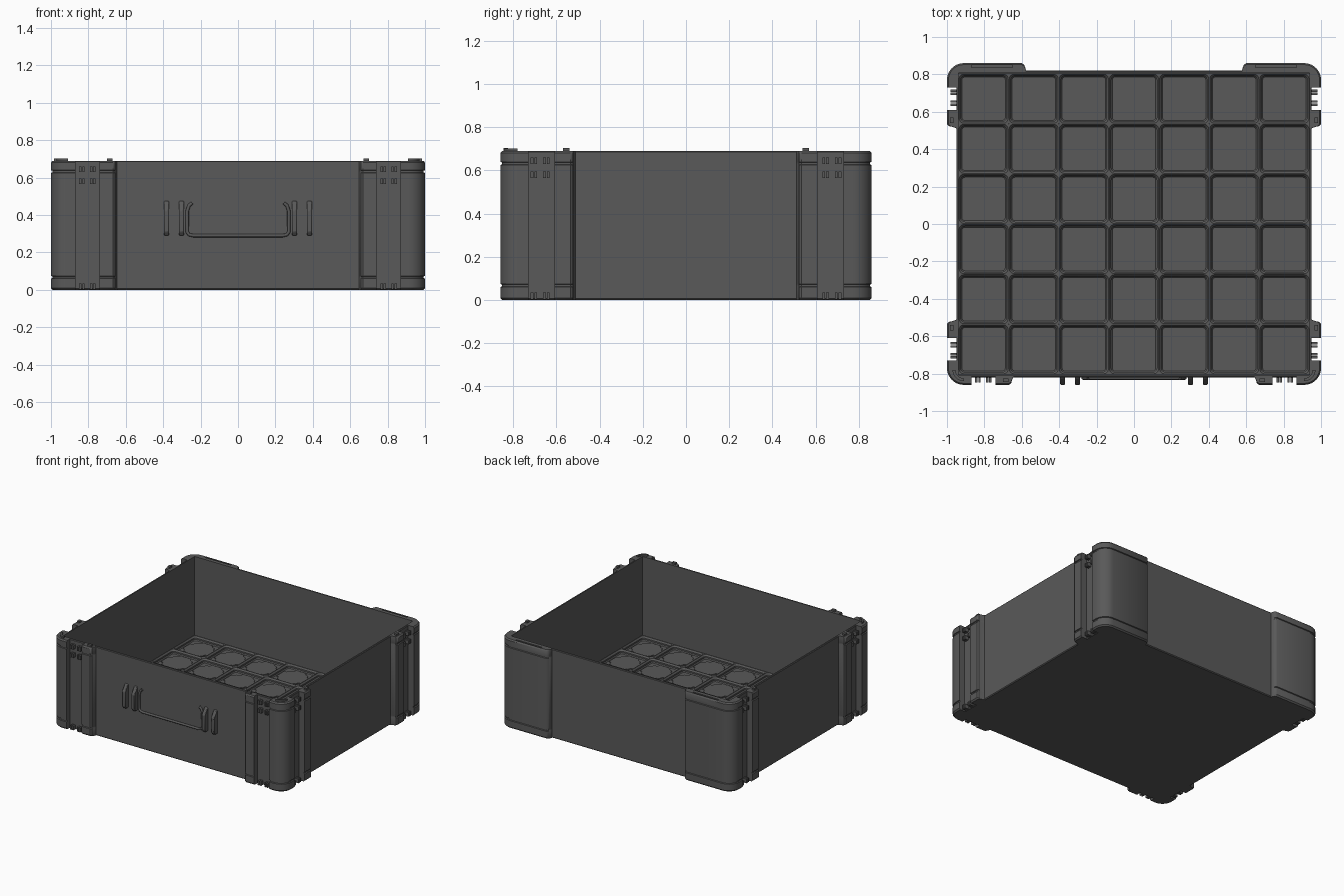
import bpy, bmesh, math

if "Cube" in bpy.data.objects:
    bpy.data.objects.remove(bpy.data.objects["Cube"])

mat = bpy.data.materials.new("dark_grey_plastic")
mat.diffuse_color = (0.1, 0.1, 0.1, 1)
mat.use_nodes = True
mat.node_tree.nodes["Principled BSDF"].inputs["Base Color"].default_value = mat.diffuse_color


def finish(ob, mirror=False, angle=35):
    """Assign the material, shade by angle and optionally mirror in x."""
    ob.data.materials.append(mat)
    bpy.ops.object.select_all(action='DESELECT')
    ob.select_set(True)
    bpy.context.view_layer.objects.active = ob
    bpy.ops.object.shade_smooth_by_angle(angle=math.radians(angle))
    if mirror:
        m = ob.modifiers.new("mirror_x", 'MIRROR')
        m.use_clip = False
        m.use_mirror_merge = False
    return ob


def mesh_object(name, bm):
    bmesh.ops.recalc_face_normals(bm, faces=bm.faces)
    me = bpy.data.meshes.new(name)
    bm.to_mesh(me)
    bm.free()
    ob = bpy.data.objects.new(name, me)
    bpy.context.collection.objects.link(ob)
    return ob


def loft(bm, rings, caps=True):
    """Skin a stack of rings of 3D points."""
    vs = [[bm.verts.new(p) for p in r] for r in rings]
    n = len(vs[0])
    for a, b in zip(vs, vs[1:]):
        for i in range(n):
            j = (i + 1) % n
            bm.faces.new((a[i], a[j], b[j], b[i]))
    if caps:
        bm.faces.new(vs[0][::-1])
        bm.faces.new(vs[-1])


def stack(name, section, levels, sy=1, mirror=True):
    """Loft section(inset) over (z, inset) levels."""
    bm = bmesh.new()
    loft(bm, [[(x, y * sy, z) for x, y in section(d)] for z, d in levels])
    return finish(mesh_object(name, bm), mirror)


def add_box(bm, x0, x1, y0, y1, z0, z1):
    loft(bm, [[(x0, y0, z), (x1, y0, z), (x1, y1, z), (x0, y1, z)] for z in (z0, z1)])


def arc(cx, cy, r, a0, a1, n=10):
    return [(cx + r * math.cos(math.radians(a0 + (a1 - a0) * i / n)),
             cy + r * math.sin(math.radians(a0 + (a1 - a0) * i / n))) for i in range(n + 1)]


def rounded_rect(hx, hy, r, n=5):
    return (arc(hx - r, hy - r, r, 0, 90, n) + arc(r - hx, hy - r, r, 90, 180, n)
            + arc(r - hx, r - hy, r, 180, 270, n) + arc(hx - r, r - hy, r, 270, 360, n))


# Open tray body: outer wall, rim, inner wall and floor in one skin
def tray(d):
    x, y = 0.95 - d, 0.82 - d
    return [(x, y), (-x, y), (-x, -y), (x, -y)]


stack("tray_body", tray, [(0, .006), (.006, 0), (.685, 0), (.69, .004),
                          (.69, .013), (.05, .013)], mirror=False)

# Grid of bin sockets covering the floor, 7 by 6
PITCH, NX, NY = 0.268, 7, 6


def array_grid(ob):
    for axis, count in ((0, NX), (1, NY)):
        m = ob.modifiers.new("array", 'ARRAY')
        m.count = count
        m.use_relative_offset = False
        m.use_constant_offset = True
        m.constant_offset_displace = [PITCH if k == axis else 0 for k in range(3)]
    ob.location = (-PITCH * (NX - 1) / 2, -PITCH * (NY - 1) / 2, 0)


h = PITCH / 2
bm = bmesh.new()
loft(bm, [[(x, y, z) for x, y in rounded_rect(h - d, h - d, r)]
          for z, d, r in ((.08, 0, .0005), (.08, .003, .025), (.069, .012, .022),
                          (.058, .012, .022), (.051, .018, .016))], caps=False)
# make sure the socket walls face up and inward
bmesh.ops.recalc_face_normals(bm, faces=bm.faces)
if sum(f.normal.z for f in bm.faces) < 0:
    bmesh.ops.reverse_faces(bm, faces=bm.faces)
me = bpy.data.meshes.new("socket_frames")
bm.to_mesh(me)
bm.free()
frames = bpy.data.objects.new("socket_frames", me)
bpy.context.collection.objects.link(frames)
array_grid(finish(frames))

# Raised cross-shaped pad in each socket
corner = [(.108, .045), (.088, .05), (.078, .078), (.05, .088), (.045, .108)]
pad = []
for k in range(4):
    c, s = round(math.cos(k * math.pi / 2)), round(math.sin(k * math.pi / 2))
    pad += [(x * c - y * s, x * s + y * c) for x, y in corner]
array_grid(stack("socket_pads", lambda d: pad, [(.045, 0), (.055, 0)], mirror=False))

# Vertical profile shared by corner guards and posts, with two grooves
LEVELS = [(0, .01), (.01, 0), (.06, 0), (.063, .007), (.072, .007), (.075, 0),
          (.625, 0), (.628, .007), (.637, .007), (.64, 0), (.68, 0), (.69, .008)]


def front_guard(d):
    return ([(.94, .73), (1 - d, .73)] + arc(.91, .77, .09 - d, 0, 90)
            + [(.87, .86 - d), (.87, .81), (.94, .81)])


def back_guard(d):
    return ([(.94, .73), (1 - d, .73)] + arc(.91, .77, .09 - d, 0, 90)
            + [(.60, .86 - d), (.588, .852 - d), (.582, .838 - d / 2), (.575, .81), (.94, .81)])


stack("front_corner_guards", front_guard, LEVELS, -1)
back = stack("back_corner_guards", back_guard, LEVELS, 1)

# Slot in the top of each back guard
bm = bmesh.new()
add_box(bm, .65, .87, .836, .85, .67, .75)
cutter = mesh_object("slot_cutter", bm)
cutter.hide_render = True
cutter.hide_viewport = True
cut = back.modifiers.new("slot", 'BOOLEAN')
cut.operation = 'DIFFERENCE'
cut.object = cutter
back.modifiers.move(1, 0)


# Ribbed posts beside the corner guards
def front_post(d):
    return [(.74, .81), (.74, .86 - d), (.668, .86 - d), (.657, .852 - d),
            (.652, .835 - d / 2), (.642, .81)]


def side_post(d):
    return [(.94, .61), (1 - d, .61), (1 - d, .535), (.992 - d, .524),
            (.97 - d / 2, .519), (.94, .508)]


stack("front_posts", front_post, LEVELS, -1)
for sy, word in ((-1, "front"), (1, "back")):
    stack(word + "_side_posts", side_post, LEVELS, sy)

# Stacking ridges on the front corners and pegs on the posts
stack("corner_stacking_ridges", lambda d: arc(.91, .78, .06, 0, 90) + arc(.91, .78, .045, 90, 0),
      [(.68, 0), (.702, 0)], -1)
bm = bmesh.new()
add_box(bm, .67, .70, -.845, -.825, .68, .703)
for sy in (-1, 1):
    add_box(bm, .965, .985, sy * .555 - .015, sy * .555 + .015, .68, .703)
finish(mesh_object("post_pegs", bm), True)

# Small hinge lugs in the gaps between guard and post
bm = bmesh.new()
for z0, z1 in ((.003, .035), (.565, .595), (.63, .66)):
    for u in (.843, .826, .785, .768):
        add_box(bm, u - .006, u + .006, -.848, -.81, z0, z1)
        for sy in (-1, 1):
            v = sy * (u - .13)
            add_box(bm, .94, .982, v - .006, v + .006, z0, z1)
finish(mesh_object("hinge_lugs", bm), True)

# Carry handle loop on the front wall
half = [(.245, .465), (.262, .45), (.272, .42), (.272, .31), (.262, .295), (.24, .29)]
path = half + [(-x, z) for x, z in reversed(half)]
cu = bpy.data.curves.new("handle", 'CURVE')
cu.dimensions = '3D'
cu.bevel_depth = 0.009
cu.bevel_resolution = 2
cu.use_fill_caps = True
sp = cu.splines.new('POLY')
sp.points.add(len(path) - 1)
for p, (x, z) in zip(sp.points, path):
    p.co = (x, -.824, z, 1)
cu.materials.append(mat)
bpy.context.collection.objects.link(bpy.data.objects.new("handle", cu))

# Handle bracket fins, sloped at the top
fin = [(-.81, .475), (-.824, .475), (-.86, .425), (-.86, .31), (-.845, .29), (-.81, .29)]
bm = bmesh.new()
for cx in (.302, .382):
    loft(bm, [[(cx + s, y, z) for y, z in fin] for s in (-.014, .014)])
fins = finish(mesh_object("handle_brackets", bm), True)
bev = fins.modifiers.new("bevel", 'BEVEL')
bev.width = 0.005
bev.segments = 1
